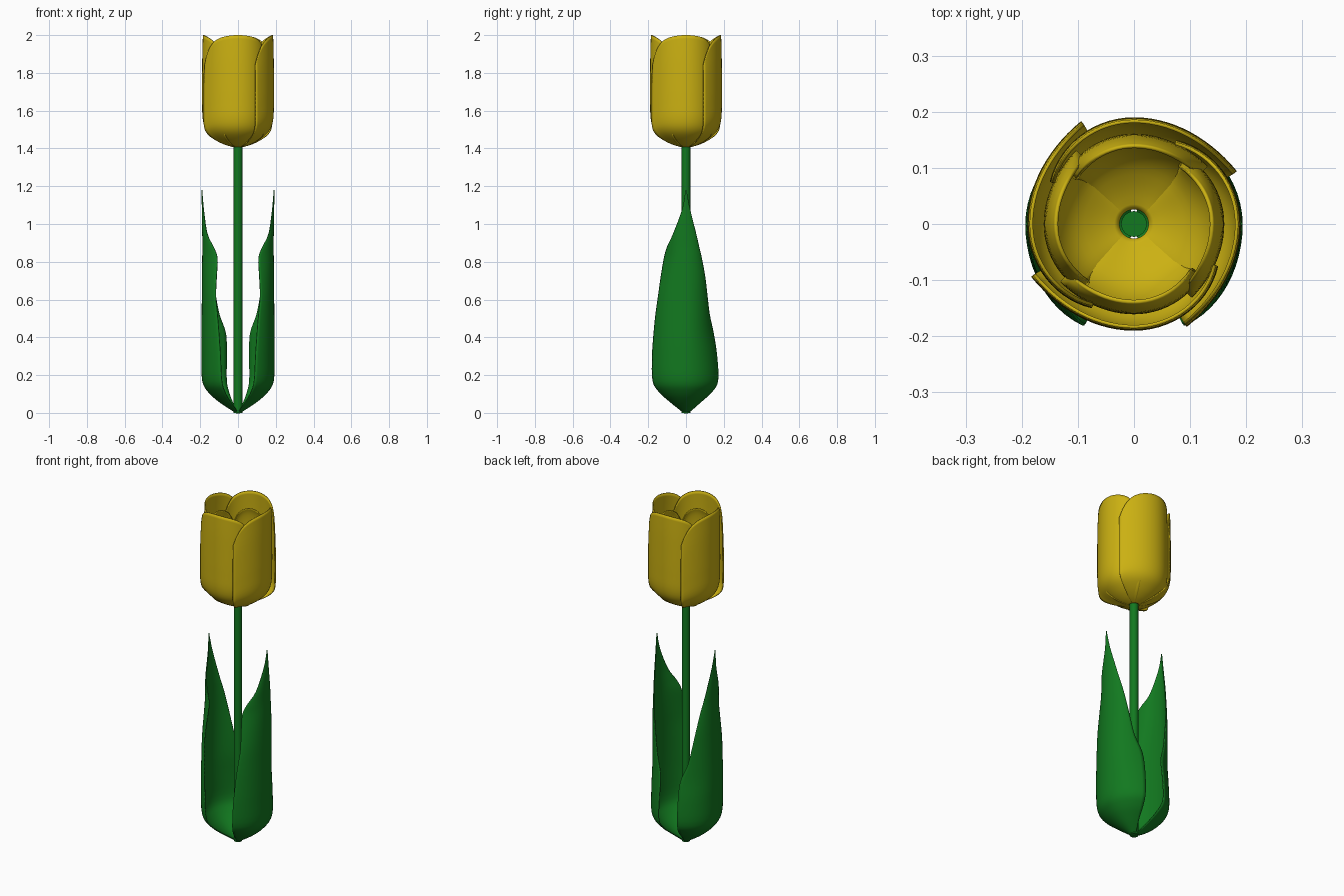
import bpy, bmesh, math

if "Cube" in bpy.data.objects:
    bpy.data.objects.remove(bpy.data.objects["Cube"])


def material(name, rgb):
    m = bpy.data.materials.new(name)
    m.diffuse_color = (*rgb, 1)
    m.use_nodes = True
    m.node_tree.nodes["Principled BSDF"].inputs["Base Color"].default_value = m.diffuse_color
    return m


YELLOW = material("petal_yellow", (0.60, 0.44, 0.006))
GREEN = material("leaf_green", (0.006, 0.19, 0.014))


def spline(rows, t):
    """Catmull-Rom through a list of tuples, t in 0..1."""
    f = t * (len(rows) - 1)
    i = min(int(f), len(rows) - 2)
    u = f - i
    p = [rows[max(0, min(len(rows) - 1, i + k))] for k in (-1, 0, 1, 2)]
    return [b + 0.5 * u * (c - a + u * (2*a - 5*b + 4*c - d + u * (3*(b - c) + d - a)))
            for a, b, c, d in zip(*p)]


def sheet(name, func, nu, nv, mat, thickness):
    """Thin curved surface: func(u, s) with u along the length, s across (-1..1)."""
    bm = bmesh.new()
    g = [[bm.verts.new(func(i / nu, 2 * j / nv - 1)) for j in range(nv + 1)]
         for i in range(nu + 1)]
    for i in range(nu):
        for j in range(nv):
            bm.faces.new((g[i][j], g[i][j+1], g[i+1][j+1], g[i+1][j]))
    bmesh.ops.recalc_face_normals(bm, faces=bm.faces)
    me = bpy.data.meshes.new(name)
    bm.to_mesh(me)
    bm.free()
    ob = bpy.data.objects.new(name, me)
    bpy.context.collection.objects.link(ob)
    me.materials.append(mat)
    sol = ob.modifiers.new("thickness", 'SOLIDIFY')
    sol.thickness = thickness
    sol.offset = 0
    bpy.ops.object.select_all(action='DESELECT')
    ob.select_set(True)
    bpy.context.view_layer.objects.active = ob
    bpy.ops.object.shade_smooth_by_angle(angle=math.radians(50))
    return ob


# Petals: (radius, height fraction) profiles, outer and inner
OUTER = [(0.027, 0), (0.07, 0.025), (0.12, 0.075), (0.165, 0.15), (0.184, 0.25),
         (0.187, 0.42), (0.187, 0.62), (0.186, 0.82), (0.183, 1)]
INNER = [(0.027, 0), (0.07, 0.04), (0.115, 0.11), (0.143, 0.22), (0.155, 0.38),
         (0.158, 0.58), (0.155, 0.8), (0.148, 0.93), (0.138, 1)]


def petal(profile, centre, half, base, tip, flare):
    def f(u, s):
        r, h = spline(profile, u)
        top = tip - 0.06 * s**2 - 0.10 * s**6
        # clockwise edge flares outside its neighbour, the other tucks inside
        k = min(1, h / 0.2)
        r += k * flare * (0.016 * max(0, -s)**3 - 0.022 * max(0, s)**2)
        a = centre + half * s
        return r * math.cos(a), r * math.sin(a), base + h * (top - base)
    return f


for k in range(4):
    c = k * math.pi / 2
    sheet(f"outer_petal_{k+1}", petal(OUTER, c, math.radians(63), 1.41, 2.0, 1),
          32, 28, YELLOW, 0.006)
    sheet(f"inner_petal_{k+1}", petal(INNER, c, math.radians(52), 1.415, 1.915, 0.4),
          28, 24, YELLOW, 0.006)

# Leaves: z, spine x, front edge x and y, back edge x and y
LEAF = [(0.00, 0.008, 0.000, -0.010, 0.000, 0.010),
        (0.02, 0.040, 0.012, -0.035, 0.010, 0.035),
        (0.06, 0.100, 0.040, -0.085, 0.030, 0.080),
        (0.11, 0.155, 0.068, -0.140, 0.048, 0.135),
        (0.17, 0.187, 0.085, -0.175, 0.060, 0.168),
        (0.30, 0.191, 0.092, -0.178, 0.060, 0.163),
        (0.42, 0.191, 0.100, -0.170, 0.064, 0.145),
        (0.52, 0.190, 0.108, -0.160, 0.098, 0.124),
        (0.62, 0.189, 0.117, -0.146, 0.118, 0.112),
        (0.72, 0.188, 0.113, -0.132, 0.135, 0.100),
        (0.82, 0.187, 0.109, -0.115, 0.150, 0.082),
        (0.88, 0.186, 0.130, -0.098, 0.160, 0.068),
        (0.95, 0.187, 0.163, -0.066, 0.170, 0.052),
        (1.08, 0.189, 0.182, -0.018, 0.184, 0.020),
        (1.18, 0.191, 0.190, -0.001, 0.190, 0.001)]


def leaf(side):
    def f(u, s):
        z, x0, xf, yf, xb, yb = spline(LEAF, u)
        ex, ey = (xf, yf) if s < 0 else (xb, yb)
        a = 1.2 * abs(s)
        y = ey * math.sin(a) / math.sin(1.2)
        x = x0 - (x0 - ex) * (1 - math.cos(a)) / (1 - math.cos(1.2))
        return side * x, y, max(z, 0)
    return f


for name, side in (("right_leaf", 1), ("left_leaf", -1)):
    sheet(name, leaf(side), 56, 24, GREEN, 0.005)

# Stem
bpy.ops.mesh.primitive_cylinder_add(vertices=16, radius=0.023, depth=1.42,
                                    location=(0, 0, 0.71))
stem = bpy.context.object
stem.name = "stem"
stem.data.materials.append(GREEN)
bpy.ops.object.shade_smooth_by_angle(angle=math.radians(40))
